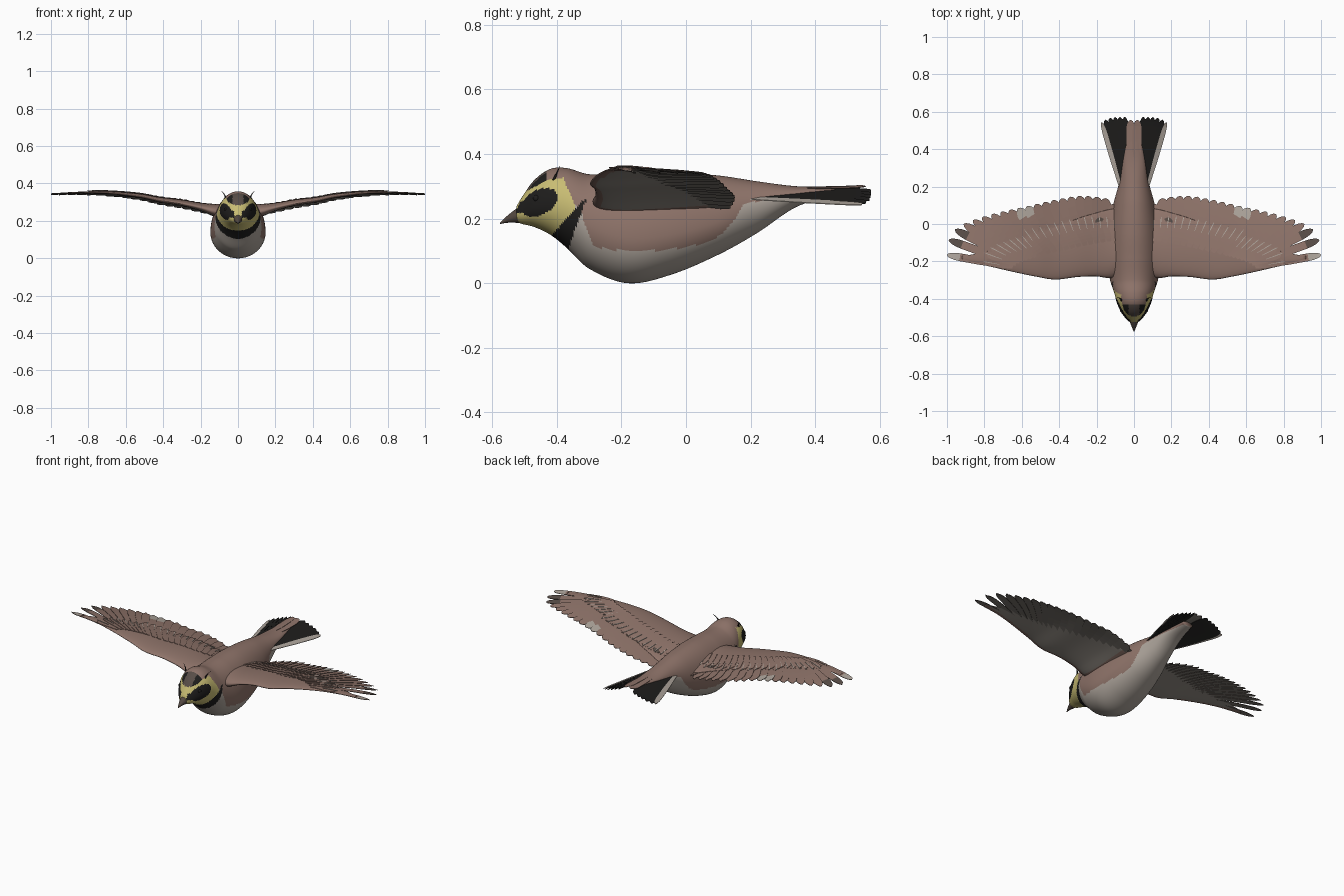
import bpy, bmesh
from math import sin, cos, pi, sqrt
from mathutils import Vector

cube = bpy.data.objects.get("Cube")
if cube:
    bpy.data.objects.remove(cube)

# ---------- colours (sRGB bytes turned to linear) ----------
COLOURS = {
    "plumage_brown": (142, 115, 105), "belly_pale": (172, 163, 154),
    "face_yellow": (200, 188, 115), "mask_black": (30, 29, 28),
    "crown_dark": (88, 77, 71), "underwing_grey": (128, 122, 115),
    "lining_grey": (148, 141, 133), "beak_brown": (82, 71, 64),
}
BROWN, PALE, YELLOW, BLACK, CROWN, UNDER, LINING, BEAK = range(8)
MATS = []
for name, rgb in COLOURS.items():
    m = bpy.data.materials.new(name)
    m.use_nodes = True
    col = [((c / 255 + 0.055) / 1.055) ** 2.4 for c in rgb] + [1]
    m.diffuse_color = col
    bsdf = m.node_tree.nodes["Principled BSDF"]
    bsdf.inputs["Base Color"].default_value = col
    bsdf.inputs["Roughness"].default_value = 0.8
    MATS.append(m)


# ---------- helpers ----------
def spline(keys, t):
    """Smooth interpolation of rows keyed by their first value."""
    n = len(keys)
    i = max([0] + [k for k in range(n - 1) if keys[k][0] <= t])
    a, b = keys[i], keys[i + 1]
    p, q = keys[max(i - 1, 0)], keys[min(i + 2, n - 1)]
    h = b[0] - a[0]
    u = min(max((t - a[0]) / h, 0), 1)
    out = []
    for k in range(1, len(a)):
        ma = (b[k] - p[k]) / (b[0] - p[0]) * h
        mb = (q[k] - a[k]) / (q[0] - a[0]) * h
        out.append(a[k] + u * ma + u * u * (3 * (b[k] - a[k]) - 2 * ma - mb)
                   + u ** 3 * (2 * (a[k] - b[k]) + ma + mb))
    return out


def finish(name, bm, mirror=False, smooth=True):
    bmesh.ops.recalc_face_normals(bm, faces=bm.faces[:])
    me = bpy.data.meshes.new(name)
    bm.to_mesh(me)
    bm.free()
    for m in MATS:
        me.materials.append(m)
    for p in me.polygons:
        p.use_smooth = smooth
    ob = bpy.data.objects.new(name, me)
    bpy.context.scene.collection.objects.link(ob)
    if mirror:
        ob.modifiers.new("mirror", 'MIRROR').use_mirror_merge = False


def loft(name, rings, paint, mirror=False):
    bm = bmesh.new()
    vs = [[bm.verts.new(p) for p in r] for r in rings]
    n = len(vs[0])
    for a, b in zip(vs, vs[1:]):
        for j in range(n):
            bm.faces.new((a[j], a[(j + 1) % n], b[(j + 1) % n], b[j]))
    bm.faces.new(vs[0])
    bm.faces.new(vs[-1])
    for f in bm.faces:
        f.material_index = paint(f.calc_center_median())
    finish(name, bm, mirror)


def body_rings(keys, steps, sides):
    """Egg-shaped rings: y, bottom z, top z, widest z, half width."""
    rings = []
    for i in range(steps + 1):
        y = keys[0][0] + (keys[-1][0] - keys[0][0]) * i / steps
        zb, zt, zw, w = spline(keys, y)
        ring = []
        for j in range(sides):
            s, c = sin(2 * pi * j / sides), cos(2 * pi * j / sides)
            ring.append((w * c, y, zw + s * ((zt - zw) if s > 0 else (zw - zb))))
        rings.append(ring)
    return rings


# ---------- body ----------
BODY = [(-.525, .192, .236, .214, .022), (-.51, .184, .262, .217, .04),
        (-.47, .174, .318, .235, .07), (-.42, .15, .353, .245, .092),
        (-.37, .11, .356, .235, .105), (-.30, .045, .337, .18, .128),
        (-.18, 0, .34, .14, .147), (-.05, .025, .343, .15, .14),
        (.1, .088, .333, .19, .112), (.22, .155, .315, .24, .08),
        (.34, .235, .3, .275, .058), (.46, .272, .298, .288, .035)]
FLANK = [(-.33, .24), (-.3, .15), (-.28, .115), (-.15, .1), (0, .112),
         (.1, .145), (.16, .21), (.18, .245), (.46, .275)]


def plumage(c):
    y, z = c.y, c.z
    bib_front = -.405 + .9 * (z - .16)
    if y < -.335 - .42 * (z - .22) and y < bib_front:
        if z > min(.282 + .5 * (y + .5), .326):
            if y > -.43:
                return BROWN
            return BLACK if abs(c.x) > .03 and y > -.49 else CROWN
        u = y + .453
        v = z - .25 - .3 * u
        lore = y < -.47 and abs(z - .235) < .018 and abs(c.x) > .02
        if (u / .056) ** 2 + (v / .041) ** 2 < 1 or lore:
            return BLACK
        return YELLOW
    if bib_front <= y < -.325 + .36 * (z - .215) and z < .255:
        return BLACK
    return BROWN if z > spline(FLANK, max(y, -.33))[0] else PALE


loft("body", body_rings(BODY, 200, 88), plumage)

# ---------- beak, eyes and horn tufts ----------
loft("beak", body_rings([(-.575, .183, .187, .185, .002), (-.55, .187, .211, .2, .012),
                         (-.505, .186, .245, .215, .03)], 10, 20), lambda c: BEAK)


def bead(name, place, radius):
    bm = bmesh.new()
    bmesh.ops.create_uvsphere(bm, u_segments=16, v_segments=10, radius=radius)
    bmesh.ops.translate(bm, verts=bm.verts[:], vec=place)
    for f in bm.faces:
        f.material_index = BLACK
    finish(name, bm, mirror=True)


bead("eyes", (.064, -.462, .262), .011)
tuft = []
for i in range(6):
    t = i / 5
    r = .005 * (1 - t) + .0006
    tuft.append([(.066 + .026 * t * t + r * cos(a * pi / 3), -.41 + .02 * t + r * sin(a * pi / 3),
                  .318 + .044 * t) for a in range(6)])
loft("horn_tufts", tuft, lambda c: BLACK, mirror=True)

# ---------- wing surface ----------
LIFT = [(0, .24), (.12, .255), (.2, .275), (.3, .297), (.42, .314),
        (.52, .334), (.7, .352), (.85, .352), (1, .343)]
# wing arm: x, leading y, trailing y, thickness
ARM = [(.04, -.25, .08, .09), (.12, -.288, .08, .065), (.2, -.28, .06, .04),
       (.3, -.283, .03, .03), (.42, -.297, -.02, .025), (.52, -.282, -.05, .02),
       (.65, -.255, -.1, .014), (.8, -.22, -.15, .009), (.92, -.19, -.172, .004)]


def wing_z(x, y):
    return spline(LIFT, x)[0] - .28 * (y + .15) ** 2


def arm_top(x, y):
    """Upper skin of the arm, running out onto the wing surface."""
    lead, trail, thick = spline(ARM, x)
    c = max(-1, min(1, (2 * y - lead - trail) / (trail - lead)))
    return wing_z(x, y) + thick / 2 * sqrt(1 - c * c) * (1 - .5 * c)


def arm_paint(c):
    lead = spline(ARM, c.x)[0]
    upper = c.z > wing_z(c.x, c.y)
    return BROWN if upper or c.x < .15 or c.y < lead + .02 else LINING


arm = []
for i in range(45):
    x = .04 + .88 * i / 44
    lead, trail, thick = spline(ARM, x)
    ring = []
    for j in range(36):
        c, s = cos(2 * pi * j / 36), sin(2 * pi * j / 36)
        y = (lead + trail) / 2 + (trail - lead) / 2 * c
        ring.append((x, y, wing_z(x, y) + thick / 2 * s * (1 - .5 * c)))
    arm.append(ring)
loft("wing_arms", arm, arm_paint, mirror=True)


# ---------- feathers ----------
def feather(bm, root, tip, half, surface, lift, mats, tip_mat=None, tilt=.003, steps=12):
    """Thin rounded blade lying on a surface; mats are top, bottom, edge."""
    root, tip = Vector(root), Vector(tip)
    d = (tip - root).normalized()
    side = Vector((-d.y, d.x))
    rows = []
    for i in range(steps + 1):
        t = 1 - (1 - i / steps) ** 1.6
        w = half * min(1, .45 + t) * sqrt(max(1 - max(0, (t - .82) / .18) ** 2, .01))
        c = root.lerp(tip, t)
        row = []
        for k, dz in ((-1, .0012), (1, .0012), (1, -.0012), (-1, -.0012)):
            p = c + side * w * k
            row.append(bm.verts.new((p.x, p.y, surface(p.x, p.y) + lift + dz - k * tilt)))
        rows.append((t, row))
    for (t, a), (_, b) in zip(rows, rows[1:]):
        for k in range(4):
            f = bm.faces.new((a[k], a[(k + 1) % 4], b[(k + 1) % 4], b[k]))
            f.material_index = (mats[0], mats[2], mats[1], mats[2])[k]
            if tip_mat is not None and t > .82 and k == 0:
                f.material_index = tip_mat
    for r in (rows[0][1], rows[-1][1]):
        bm.faces.new(r).material_index = mats[2]


PRIMARY_TIPS = [(1, -.165), (.99, -.085), (.957, -.03), (.91, .0), (.86, .02),
                (.81, .037), (.76, .052), (.71, .064)]
TRAIL = [(.1, .1), (.15, .135), (.2, .145), (.3, .15), (.42, .13), (.55, .1), (.71, .064)]
WING = (BROWN, UNDER, CROWN)
COVERT = (BROWN, UNDER, BROWN)
FLECK = (PALE, PALE, PALE)

primaries, secondaries, coverts, flecks = [bmesh.new() for _ in range(4)]


def covert_and_fleck(root, tip, length, half, tip_mat=None):
    feather(coverts, root.lerp(tip, .12), root.lerp(tip, length), half, arm_top, .002,
            COVERT, tip_mat, tilt=.0025)
    feather(flecks, root.lerp(tip, length - .2), root.lerp(tip, length + .02), .0022,
            arm_top, .004, FLECK, tilt=0, steps=6)


for i, tip in enumerate(PRIMARY_TIPS):
    u = i / len(PRIMARY_TIPS)
    root, tip = Vector((.6 - .14 * u, -.238 + .04 * u)), Vector(tip)
    mark = {0: PALE, 1: CROWN, 2: CROWN}.get(i)
    feather(primaries, root, tip, .021 + .008 * u, wing_z, -.0005 * i, WING, mark)
    covert_and_fleck(root, tip, .5, .02)
finish("primary_feathers", primaries, mirror=True, smooth=False)

COUNT = 13
for i in range(COUNT):
    u = i / (COUNT - 1)
    x = .665 - .555 * u
    root = Vector((.46 - .36 * u, -.198 + .08 * u))
    tip = Vector((x, spline(TRAIL, x)[0]))
    feather(secondaries, root, tip, .031, wing_z, -.003, WING, PALE if i in (1, 2) else None)
    covert_and_fleck(root, tip, .6, .026, CROWN if i == 10 else None)
finish("secondary_feathers", secondaries, mirror=True, smooth=False)
finish("covert_feathers", coverts, mirror=True, smooth=False)
finish("pale_shaft_flecks", flecks, mirror=True, smooth=False)


# ---------- tail ----------
def tail_z(x, y):
    return .294 - .25 * abs(x) + .02 * (y - .4)


tail = bmesh.new()
for i in range(5):
    u = i / 4
    feather(tail, (.02 + .03 * u, .14), (.05 + .103 * u, .572 - .015 * u ** 4), .022,
            tail_z, -.002 * i, (BLACK, BLACK, BLACK), tilt=-.003)
feather(tail, (.056, .14), (.173, .545), .013, tail_z, -.009, (PALE, PALE, PALE), tilt=-.002)
finish("tail_feathers", tail, mirror=True, smooth=False)

centre = bmesh.new()
feather(centre, (.012, .25), (.018, .556), .024, tail_z, .007, (BROWN, UNDER, CROWN), tilt=.001)
finish("central_tail_feathers", centre, mirror=True, smooth=False)
